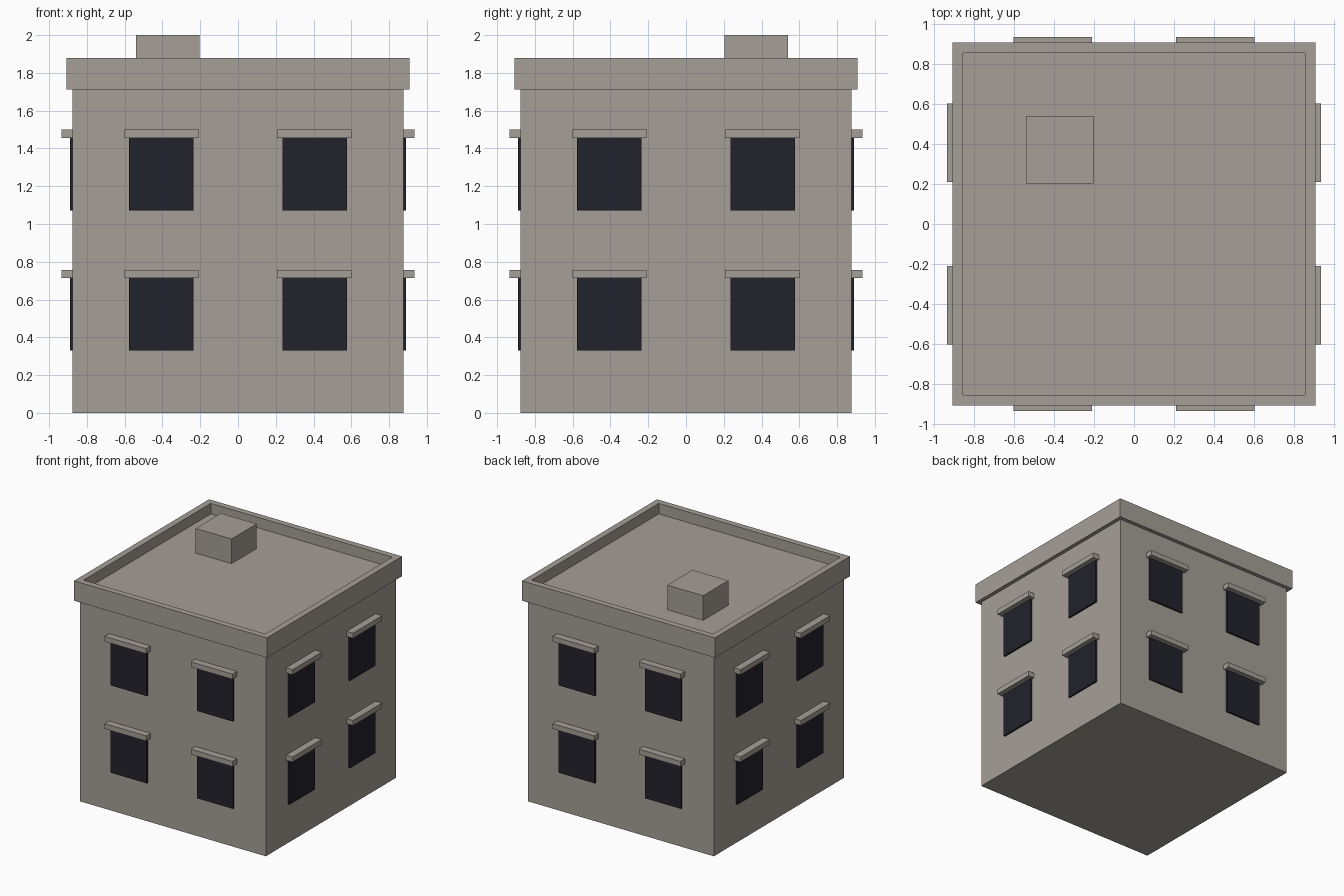
import bpy
import bmesh
from math import pi
from mathutils import Matrix, Vector

cube = bpy.data.objects.get("Cube")
if cube:
    bpy.data.objects.remove(cube, do_unlink=True)


def make_material(name, rgb):
    mat = bpy.data.materials.new(name)
    mat.use_nodes = True
    mat.diffuse_color = (*rgb, 1)
    mat.node_tree.nodes["Principled BSDF"].inputs["Base Color"].default_value = (*rgb, 1)
    return mat


stone = make_material("warm grey stone", (0.376, 0.347, 0.305))
glass = make_material("dark window glass", (0.016, 0.016, 0.025))


def box_mesh(low, high):
    low, high = Vector(low), Vector(high)
    bm = bmesh.new()
    bmesh.ops.create_cube(bm, size=1)
    bmesh.ops.scale(bm, vec=high - low, verts=bm.verts)
    bmesh.ops.translate(bm, vec=(low + high) / 2, verts=bm.verts)
    return bm


def finish(name, bm, mat, turn=0):
    bm.transform(Matrix.Rotation(turn, 4, "Z"))
    mesh = bpy.data.meshes.new(name)
    bm.to_mesh(mesh)
    bm.free()
    mesh.materials.append(mat)
    obj = bpy.data.objects.new(name, mesh)
    bpy.context.collection.objects.link(obj)
    return obj


WALL = 0.875      # half width of the walls
CORNICE = 0.908   # half width of the roof rim
ROOF = 1.79       # height of the sunken roof
EAVES, TOP = 1.711, 1.88

# Walls
finish("walls", box_mesh((-WALL, -WALL, 0), (WALL, WALL, EAVES)), stone)

# Overhanging rim with a sunken flat roof
bm = box_mesh((-CORNICE, -CORNICE, EAVES), (CORNICE, CORNICE, TOP))
bm.normal_update()
top = next(f for f in bm.faces if f.normal.z > 0.9)
bmesh.ops.inset_individual(bm, faces=[top], thickness=CORNICE - 0.833)
floor = bmesh.ops.extrude_discrete_faces(bm, faces=[top])["faces"][0]
bmesh.ops.translate(bm, vec=(0, 0, ROOF - TOP), verts=floor.verts)
finish("parapet_and_roof", bm, stone)

# Rooftop block
finish("roof_block", box_mesh((-0.54, 0.203, ROOF), (-0.203, 0.54, 2)), stone)

# Two floors of two windows on each side, each under a ledge
sides = ("front", "left", "back", "right")
for i, side in enumerate(sides):
    for level, sill in (("lower", 0.329), ("upper", 1.072)):
        for column, x in (("a", -0.406), ("b", 0.406)):
            tag = f"{side}_{level}_{column}"
            head = sill + 0.384
            pane = box_mesh((x - 0.17, -0.89, sill), (x + 0.17, -WALL, head))
            finish("window_" + tag, pane, glass, i * pi / 2)
            ledge = box_mesh((x - 0.196, -0.935, head), (x + 0.196, -WALL, head + 0.044))
            finish("ledge_" + tag, ledge, stone, i * pi / 2)
